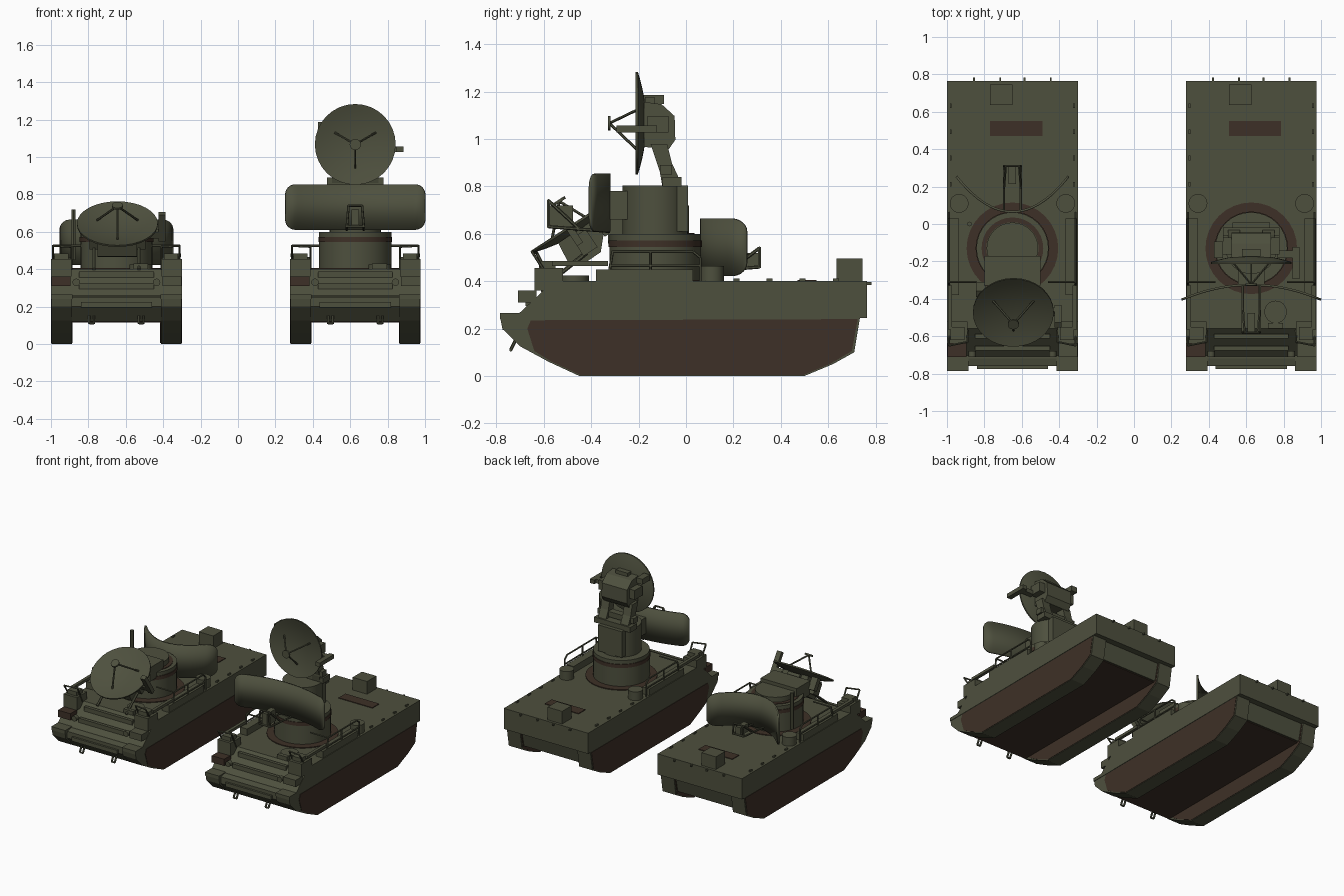
import bpy, bmesh, math
from mathutils import Matrix, Vector

if "Cube" in bpy.data.objects:
    bpy.data.objects.remove(bpy.data.objects["Cube"])


def material(name, rgb):
    m = bpy.data.materials.new(name)
    m.diffuse_color = (*rgb, 1)
    m.use_nodes = True
    m.node_tree.nodes["Principled BSDF"].inputs["Base Color"].default_value = m.diffuse_color
    return m


GREEN = material("olive_green", (0.076, 0.080, 0.048))
BROWN = material("dark_brown", (0.048, 0.030, 0.020))
M = Matrix()      # current placement of the parts being built
PREFIX = ""


def finish(bm, name, mat, smooth=False, recalc=True):
    if recalc:
        bmesh.ops.recalc_face_normals(bm, faces=bm.faces)
    bm.transform(M)
    me = bpy.data.meshes.new(PREFIX + name)
    bm.to_mesh(me)
    bm.free()
    me.materials.append(mat)
    ob = bpy.data.objects.new(PREFIX + name, me)
    bpy.context.collection.objects.link(ob)
    if smooth:
        bpy.ops.object.select_all(action='DESELECT')
        ob.select_set(True)
        bpy.context.view_layer.objects.active = ob
        bpy.ops.object.shade_smooth_by_angle(angle=math.radians(35))
    return ob


def box(name, x, y, z, mat=GREEN):
    bm = bmesh.new()
    size = Matrix.Diagonal((x[1] - x[0], y[1] - y[0], z[1] - z[0], 1))
    mid = Matrix.Translation(((x[0] + x[1]) / 2, (y[0] + y[1]) / 2, (z[0] + z[1]) / 2))
    bmesh.ops.create_cube(bm, size=1, matrix=mid @ size)
    return finish(bm, name, mat)


def prism(name, profile, x0, x1, mat=GREEN):
    """Side profile (y, z) extruded across x."""
    bm = bmesh.new()
    f = bm.faces.new([bm.verts.new((x0, y, z)) for y, z in profile])
    ext = bmesh.ops.extrude_face_region(bm, geom=[f])
    bmesh.ops.translate(bm, vec=(x1 - x0, 0, 0),
                        verts=[v for v in ext["geom"] if isinstance(v, bmesh.types.BMVert)])
    return finish(bm, name, mat)


def lathe(name, profile, center, mat=GREEN, axis='Z', steps=32):
    """Profile of (radius, height) spun around an axis through center."""
    bm = bmesh.new()
    vs = [bm.verts.new((r, 0, h)) for r, h in profile]
    es = [bm.edges.new(p) for p in zip(vs, vs[1:])]
    bmesh.ops.spin(bm, geom=vs + es, axis=(0, 0, 1), angle=math.tau, steps=steps)
    bmesh.ops.remove_doubles(bm, verts=bm.verts, dist=1e-4)
    rot = {'Z': Matrix(), '-Y': Matrix.Rotation(math.pi / 2, 4, 'X'),
           'X': Matrix.Rotation(math.pi / 2, 4, 'Y')}[axis]
    bm.transform(Matrix.Translation(center) @ rot)
    return finish(bm, name, mat, True)


def drum(name, r, z0, z1, center=(0, 0), mat=GREEN):
    return lathe(name, [(0, z0), (r, z0), (r, z1), (0, z1)], (*center, 0), mat)


def rods(name, paths, r=0.006, mat=GREEN):
    bm = bmesh.new()
    for path in paths:
        for a, b in zip(path, path[1:]):
            a, b = Vector(a), Vector(b)
            q = (b - a).to_track_quat('Z', 'Y').to_matrix().to_4x4()
            bmesh.ops.create_cone(bm, cap_ends=True, segments=6, radius1=r, radius2=r,
                                  depth=(b - a).length,
                                  matrix=Matrix.Translation((a + b) / 2) @ q)
    return finish(bm, name, mat)


def search_panel(w, h, zc, y0, depth, r=0.055, n=32):
    """Curved rectangular antenna with rounded corners."""
    bm = bmesh.new()
    cols = []
    for i in range(n + 1):
        u = -w * math.cos(math.pi * i / n)
        over = max(0, abs(u) - (w - r))
        hh = h - r + math.sqrt(max(0, r * r - over * over))
        y = y0 + depth * (u / w) ** 2
        cols.append([bm.verts.new((u, y, zc - hh)), bm.verts.new((u, y, zc + hh))])
    for a, b in zip(cols, cols[1:]):
        bm.faces.new((a[0], b[0], b[1], a[1]))
    ob = finish(bm, "search_antenna", GREEN, True)
    s = ob.modifiers.new("thickness", 'SOLIDIFY')
    s.thickness, s.offset = 0.012, 0


def horn_frame(y0, y1, z0, z1):
    """Feed frame standing in front of the search antenna."""
    paths = []
    for x in (-0.045, 0.045):
        paths.append([(x, y0, z0), (x, y1, z0 + 0.02), (x * 0.8, y1, z1), (x, (y0 + y1) / 2, z0 + 0.01)])
    ym = y0 + (y1 - y0) * 0.6
    paths += [[(-0.045, y1, z0 + 0.02), (0.045, y1, z0 + 0.02)], [(-0.036, y1, z1), (0.036, y1, z1)]]
    rods("horn_frame", paths, 0.007)
    box("horn_feed", (-0.02, 0.02), sorted((ym, y1)), (z0 + 0.02, z1 - 0.02))


def dish():
    """Tracking dish facing local -y, rim centre at the origin."""
    front = [(0.216 * i / 6, 0.035 * ((i / 6) ** 2 - 1)) for i in range(7)]
    back = [(r, h - 0.010) for r, h in reversed(front)]
    lathe("tracking_dish", front + back, (0, 0, 0), axis='-Y')
    feet = [(0.125 * math.cos(math.radians(a)), 0.02, 0.125 * math.sin(math.radians(a)))
            for a in (30, 150, 270)]
    rods("feed_struts", [[f, (0, -0.11, 0)] for f in feet], 0.006)
    lathe("feed_hub", [(0, 0), (0.03, 0), (0.03, 0.012), (0, 0.012)], (0, -0.105, 0), axis='-Y', steps=16)
    prism("dish_housing", [(0.035, 0.09), (0.11, 0.08), (0.165, 0.03), (0.168, -0.07),
                           (0.14, -0.11), (0.035, -0.10)], -0.105, 0.105)
    box("housing_top", (-0.05, 0.05), (0.04, 0.08), (0.08, 0.11))
    box("housing_side", (-0.15, 0.15), (0.05, 0.14), (-0.04, 0.03))
    box("sight_arm", (0.14, 0.24), (0.03, 0.07), (-0.04, -0.01))
    box("sight", (0.22, 0.257), (-0.08, 0.09), (-0.04, -0.01))
    box("left_sight", (-0.20, -0.15), (0.03, 0.12), (0.08, 0.12))


def hull():
    # body
    prism("upper_hull", [(0.765, 0.245), (0.765, 0.40), (-0.56, 0.40), (-0.72, 0.25), (-0.70, 0.24)], -0.35, 0.35)
    prism("lower_hull", [(-0.72, 0.26), (-0.76, 0.25), (-0.76, 0.20), (-0.69, 0.12), (0.69, 0.12),
                         (0.72, 0.25)], -0.24, 0.24)
    box("belly_plate", (-0.235, 0.235), (-0.68, 0.68), (0.115, 0.121), BROWN)
    box("front_bar", (-0.19, 0.19), (-0.775, -0.74), (0.195, 0.225))
    for n, (y, z) in enumerate([(-0.60, 0.375), (-0.665, 0.315)]):
        box(f"splash_rail_{n}", (-0.2, 0.2), (y - 0.012, y + 0.012), (z - 0.02, z + 0.012))
    # tracks, fenders and everything mirrored left and right
    track = [(-0.785, 0.25), (-0.775, 0.20), (-0.70, 0.125), (-0.58, 0.06), (-0.45, 0.0), (0.50, 0.0),
             (0.62, 0.05), (0.71, 0.10), (0.735, 0.25)]
    skirt = [(-0.655, 0.235), (-0.67, 0.20), (-0.64, 0.105), (-0.57, 0.062), (-0.445, 0.004),
             (0.495, 0.004), (0.61, 0.052), (0.70, 0.105), (0.725, 0.24)]
    for s, side in ((-1, "left"), (1, "right")):
        def m(a, b):
            return sorted((s * a, s * b))
        prism(side + "_track", track, *m(0.237, 0.347))
        prism(side + "_track_outer_side", skirt, *m(0.347, 0.350), BROWN)
        prism(side + "_track_inner_side", skirt, *m(0.234, 0.237), BROWN)
        box(side + "_fender", m(0.235, 0.35), (-0.785, -0.66), (0.24, 0.265))
        box(side + "_lamp_box", m(0.245, 0.348), (-0.71, -0.63), (0.31, 0.36), BROWN if s < 0 else GREEN)
        lathe(side + "_headlight", [(0, 0), (0.02, 0), (0.02, 0.03), (0, 0.03)],
              (s * 0.215, -0.68, 0.33), axis='-Y', steps=12)
        box(side + "_front_bin", m(0.24, 0.35), (-0.64, -0.52), (0.36, 0.455))
        box(side + "_bin_lid", m(0.255, 0.33), (-0.62, -0.55), (0.455, 0.485))
        box(side + "_side_locker", m(0.285, 0.345), (-0.38, 0.03), (0.40, 0.45))
        drum(side + "_hatch", 0.05, 0.40, 0.465, (s * 0.285, 0.11))
        X = s * 0.338
        rods(side + "_rails", [[(X, -0.33, 0.40), (X, -0.31, 0.525), (X, 0.03, 0.525), (X, 0.06, 0.50), (X, 0.06, 0.40)],
                               [(X, -0.32, 0.465), (X, 0.06, 0.465)], [(X, -0.15, 0.40), (X, -0.15, 0.525)],
                               [(s * 0.19, -0.31, 0.525), (X, -0.31, 0.525)],
                               [(X, -0.57, 0.40), (X, -0.65, 0.525), (s * 0.24, -0.63, 0.52), (s * 0.24, -0.57, 0.40)]], 0.006)
        box(side + "_side_bar", m(0.322, 0.345), (-0.565, -0.33), (0.465, 0.485))
        rods(side + "_tow_hook", [[(s * 0.12, -0.72, 0.15), (s * 0.12, -0.74, 0.11),
                                   (s * 0.145, -0.74, 0.11), (s * 0.145, -0.72, 0.15)]], 0.007)
        for n in range(4):
            y = 0.20 + n * 0.14
            box(f"{side}_lifting_eye_{n}", m(0.325, 0.335), (y, y + 0.025), (0.40, 0.412))
        for n, x in enumerate((0.06, 0.20)):
            box(f"{side}_rear_hook_{n}", m(x, x + 0.01), (0.765, 0.782), (0.385, 0.397))
    # deck fittings
    box("rear_deck_box", (-0.12, 0.0), (0.635, 0.745), (0.40, 0.495))
    box("deck_vent", (-0.12, 0.16), (0.47, 0.55), (0.398, 0.405), BROWN)
    drum("driver_hatch", 0.06, 0.40, 0.425, (0.13, -0.47))
    box("driver_periscope", (0.09, 0.17), (-0.56, -0.53), (0.39, 0.43))
    # turret base
    lathe("deck_ring", [(0.19, 0.40), (0.245, 0.40), (0.245, 0.406), (0.19, 0.406)], (0, TY, 0), BROWN)
    drum("turret_base", 0.193, 0.40, 0.60, (0, TY))
    lathe("turret_band", [(0.19, 0.545), (0.197, 0.545), (0.197, 0.572), (0.19, 0.572)], (0, TY, 0), BROWN)


TY = -0.13

# Stowed vehicle on the left
PREFIX = "stowed_"
M = Matrix.Translation((-0.65, 0, 0))
hull()
lathe("top_ring", [(0.14, 0.598), (0.165, 0.598), (0.165, 0.604), (0.14, 0.604)], (0, TY, 0), BROWN)
drum("turret_top", 0.138, 0.60, 0.64, (0, TY))
box("cradle", (-0.15, 0.15), (-0.33, -0.17), (0.56, 0.665))
search_panel(0.30, 0.122, 0.543, 0.065, 0.19)
horn_frame(0.07, 0.31, 0.44, 0.54)
rods("whip_post", [[(-0.23, 0.0, 0.45), (-0.23, 0.0, 0.72)]], 0.013)
rods("cradle_braces", [[(s * 0.12, -0.57, 0.40), (s * 0.12, -0.42, 0.52)] for s in (-1, 1)], 0.009)
M = Matrix.Translation((-0.645, -0.475, 0.645)) @ Matrix.Rotation(math.radians(-57), 4, 'X')
dish()

# Deployed vehicle on the right
PREFIX = "raised_"
M = Matrix.Translation((0.627, 0, 0))
hull()
drum("turret_top", 0.137, 0.60, 0.805, (0, TY))
box("turret_rear_box", (-0.10, 0.10), (-0.10, 0.008), (0.61, 0.805))
search_panel(0.373, 0.122, 0.732, -0.325, -0.08)
box("search_antenna_mount", (-0.07, 0.07), (-0.32, -0.22), (0.66, 0.78))
horn_frame(-0.32, -0.58, 0.61, 0.74)
for s, side in ((-1, "left"), (1, "right")):
    prism(side + "_yoke", [(-0.10, 0.80), (-0.02, 0.80), (-0.03, 0.835), (-0.06, 0.90), (-0.08, 0.98),
                           (-0.15, 0.98), (-0.11, 0.86)], s * 0.06, s * 0.125)
box("yoke_base", (-0.15, 0.15), (-0.10, -0.02), (0.80, 0.84))
box("yoke_beam", (-0.15, 0.15), (-0.11, -0.06), (0.85, 0.89))
M = Matrix.Translation((0.627, -0.213, 1.067))
dish()
